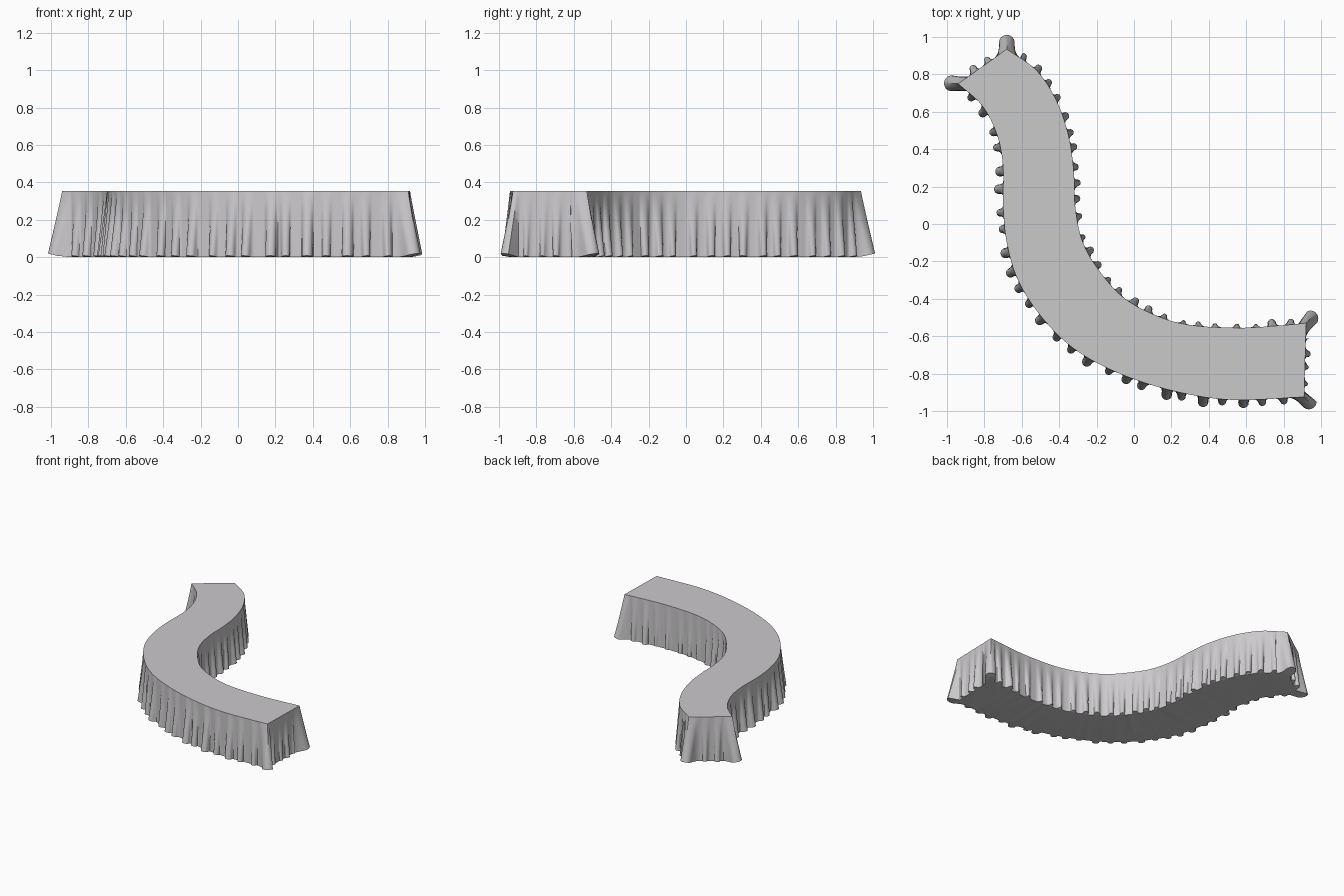
import bpy, bmesh, math, random
from mathutils import Vector

if "Cube" in bpy.data.objects:
    bpy.data.objects.remove(bpy.data.objects["Cube"])

random.seed(4)
HEIGHT, ROWS, STEP = 0.355, 12, 0.006

# table top outline: outer curve, right end, inner curve, left end
OUTER = [(-.94, .75), (-.81, .63), (-.73, .47), (-.70, .30), (-.70, .10), (-.68, -.10), (-.62, -.30),
         (-.50, -.49), (-.33, -.66), (-.10, -.79), (.20, -.89), (.52, -.94), (.91, -.925)]
INNER = [(.92, -.53), (.75, -.545), (.55, -.555), (.30, -.54), (.12, -.49), (-.06, -.39), (-.20, -.23),
         (-.28, -.08), (-.315, .10), (-.32, .25), (-.345, .45), (-.41, .65), (-.52, .82), (-.68, .935)]


def smooth_curve(pts):
    """Catmull-Rom through the points, resampled at an even step."""
    p = [Vector(q) for q in pts]
    p = [2 * p[0] - p[1]] + p + [2 * p[-1] - p[-2]]
    fine = []
    for a, b, c, d in zip(p, p[1:], p[2:], p[3:]):
        for i in range(60):
            t = i / 60
            fine.append(0.5 * (2 * b + (c - a) * t + (2 * a - 5 * b + 4 * c - d) * t * t
                               + (3 * b - a - 3 * c + d) * t ** 3))
    fine.append(p[-2])
    return resample(fine)


def resample(fine):
    dist = [0]
    for a, b in zip(fine, fine[1:]):
        dist.append(dist[-1] + (b - a).length)
    n, out, j = round(dist[-1] / STEP), [], 0
    for i in range(n + 1):
        s = dist[-1] * i / n
        while j < len(fine) - 2 and dist[j + 1] < s:
            j += 1
        out.append(fine[j].lerp(fine[j + 1], (s - dist[j]) / (dist[j + 1] - dist[j])))
    return out


def normal(pts, i):
    t = (pts[min(i + 1, len(pts) - 1)] - pts[max(i - 1, 0)]).normalized()
    return Vector((t.y, -t.x))


sides = [smooth_curve(OUTER),
         resample([Vector(OUTER[-1]), Vector(INNER[0])]),
         smooth_curve(INNER),
         resample([Vector(INNER[-1]), Vector(OUTER[0])])]
FOLDS = [27, 5, 27, 3]            # pleat spacings along each side
SIZE = [.024, .014, .019, .018]   # pleat radius along each side

# ring of points, and pleats as (index, crest point, direction, radius, reach, half width)
ring, pleats = [], []
for k, side in enumerate(sides):
    start, prev = len(ring), sides[k - 1]
    d = (normal(side, 0) + normal(prev, len(prev) - 1)).normalized()
    pleats.append((start, side[0], d, .042, .034, 14))
    n = len(side) - 1
    for f in range(1, FOLDS[k]):
        i = round(n * (f + random.uniform(-.15, .15)) / FOLDS[k])
        r = SIZE[k] * random.uniform(.8, 1.2)
        if k == 2 and .08 < f / FOLDS[k] < .3:
            r *= .65
        d = normal(side, i)
        lean = Vector((-d.y, d.x)) * random.uniform(-.3, .3)
        pleats.append((start + i, side[i], (d + lean).normalized(), r, r * random.uniform(.5, 1.0), 7))
    ring += side[:-1]

# hem: ring pulled into teardrop folds around every pleat crest
N = len(ring)
hem = [p.copy() for p in ring]
lift = [0.0] * N
for i, crest, d, r, reach, half in pleats:
    side_dir = Vector((-d.y, d.x))
    for j in range(-half, half + 1):
        u = j / half
        a = u * math.pi * .85
        w = min(1, (1 - abs(u)) / .4)
        w = w * w * (3 - 2 * w)
        target = crest + d * (reach + r * math.cos(a)) + side_dir * r * math.sin(a)
        q = (i + j) % N
        hem[q] = ring[q].lerp(target, w)
        lift[q] = w * (.02 if half > 7 else .008) * (1 + math.cos(a)) / 2

# cloth mesh: top, softly rounded edge, draped skirt and underside
bm = bmesh.new()
rows = []
for t in [0, .02] + [r / ROWS for r in range(1, ROWS + 1)]:
    row = []
    for p, h, z in zip(ring, hem, lift):
        q = p.lerp(h, t ** 1.05)
        row.append(bm.verts.new((q.x, q.y, HEIGHT * (1 - t) + z * t)))
    rows.append(row)
for a, b in zip(rows, rows[1:]):
    for i in range(N):
        j = (i + 1) % N
        bm.faces.new((a[i], b[i], b[j], a[j]))
top = bm.faces.new(rows[0])
under = bm.faces.new(rows[-1][::-1])
bmesh.ops.triangulate(bm, faces=[top, under])
bmesh.ops.recalc_face_normals(bm, faces=bm.faces)

mesh = bpy.data.meshes.new("draped_tablecloth")
bm.to_mesh(mesh)
bm.free()
cloth = bpy.data.objects.new("draped_tablecloth", mesh)
bpy.context.collection.objects.link(cloth)
grey = bpy.data.materials.new("pale grey cloth")
grey.diffuse_color = (.60, .585, .60, 1)
grey.use_nodes = True
grey.node_tree.nodes["Principled BSDF"].inputs["Base Color"].default_value = grey.diffuse_color
mesh.materials.append(grey)
bpy.context.view_layer.objects.active = cloth
cloth.select_set(True)
bpy.ops.object.shade_smooth_by_angle(angle=math.radians(45))
